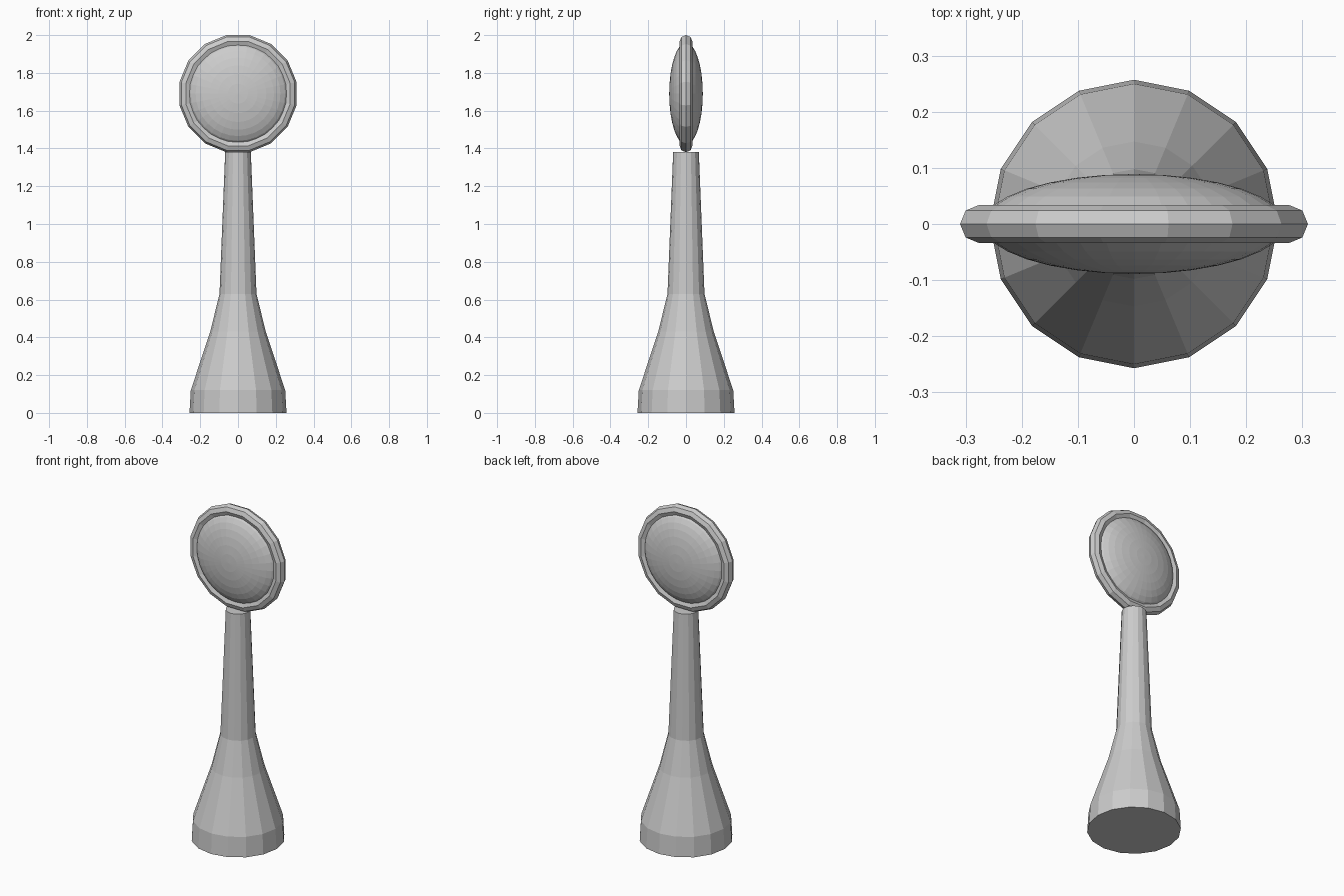
import bpy, math
from mathutils import Matrix

if "Cube" in bpy.data.objects:
    bpy.data.objects.remove(bpy.data.objects["Cube"])


def lathe(name, profile, sides, offset=0.0, loop=False):
    """Spin (radius, height) points round z; zero radius makes a pole."""
    verts, rings, faces = [], [], []
    for r, h in profile:
        n = 1 if r == 0 else sides
        rings.append([len(verts) + i % n for i in range(sides)])
        for i in range(n):
            a = 2 * math.pi * i / sides + offset
            verts.append((r * math.cos(a), r * math.sin(a), h))
    pairs = list(zip(rings, rings[1:]))
    if loop:
        pairs.append((rings[-1], rings[0]))
    for lo, hi in pairs:
        for i in range(sides):
            j = (i + 1) % sides
            faces.append(list(dict.fromkeys((lo[i], lo[j], hi[j], hi[i]))))
    if not loop:
        if profile[0][0] > 0:
            faces.append(rings[0][::-1])
        if profile[-1][0] > 0:
            faces.append(rings[-1])
    mesh = bpy.data.meshes.new(name)
    mesh.from_pydata(verts, [], faces)
    obj = bpy.data.objects.new(name, mesh)
    bpy.context.collection.objects.link(obj)
    return obj


CENTRE = 1.69
upright = Matrix.Translation((0, 0, CENTRE)) @ Matrix.Rotation(math.pi / 2, 4, 'X')

# Flared post
lathe("post", [(0.257, 0), (0.25, 0.12), (0.147, 0.43), (0.098, 0.63), (0.068, 1.38)], 16)

# Octagonal-section rim, flats on the axes
k = 1 / math.cos(math.pi / 16)
section = [((0.276 + 0.034 * math.cos(i * math.pi / 4)) * k,
            0.034 * math.sin(i * math.pi / 4)) for i in range(8)]
rim = lathe("disc_rim", section, 16, math.pi / 16, loop=True)
rim.data.transform(upright)

# Lens-shaped disc filling the rim
lens = [(0.27 * math.sin(i * math.pi / 16) if 0 < i < 16 else 0,
         -0.089 * math.cos(i * math.pi / 16)) for i in range(17)]
disc = lathe("disc_lens", lens, 32)
disc.data.transform(upright)
